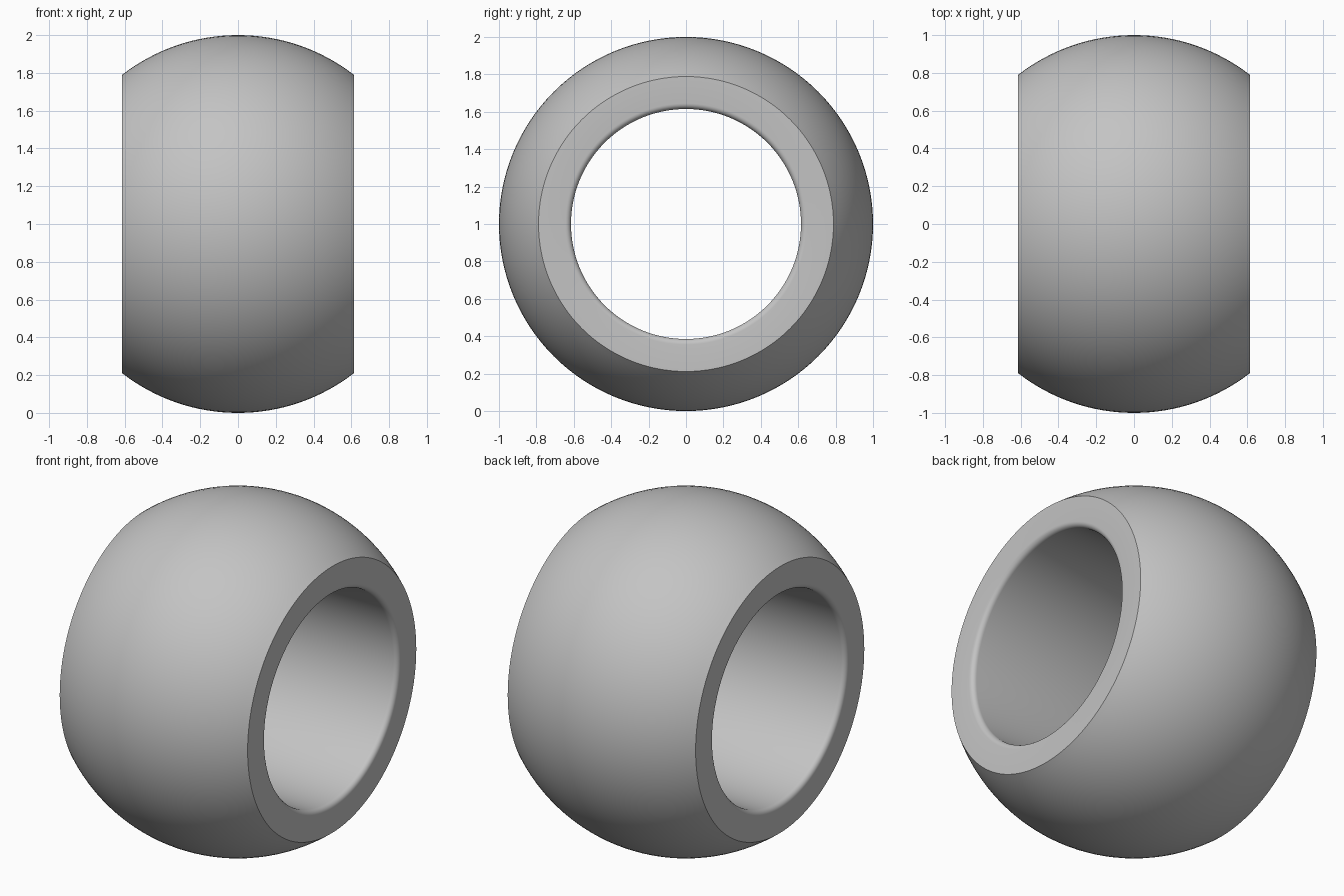
import bpy, bmesh, math
from mathutils import Matrix, Vector

cube = bpy.data.objects.get("Cube")
if cube:
    bpy.data.objects.remove(cube)

RADIUS, HALF, BORE, FILLET = 1.0, 0.615, 0.615, 0.03
SIDES, ARC, ROUND = 128, 32, 6

grey = bpy.data.materials.new("plain_grey")
grey.use_nodes = True
colour = (0.55, 0.55, 0.55, 1)
grey.diffuse_color = colour
grey.node_tree.nodes["Principled BSDF"].inputs["Base Color"].default_value = colour

# Section as (along axis, distance from axis): spherical outside, rounded bore edges
edge = math.asin(HALF / RADIUS)
profile = []
for i in range(ARC + 1):
    a = -edge + 2 * edge * i / ARC
    profile.append((RADIUS * math.sin(a), RADIUS * math.cos(a)))
fillet = []
for i in range(ROUND + 1):
    a = math.pi / 2 * i / ROUND
    fillet.append((HALF - FILLET + FILLET * math.cos(a),
                   BORE + FILLET - FILLET * math.sin(a)))
profile += fillet + [(-x, r) for x, r in reversed(fillet)]

# Spin the section about the x axis
bm = bmesh.new()
rings = []
for k in range(SIDES):
    turn = Matrix.Rotation(2 * math.pi * k / SIDES, 3, 'X')
    rings.append([bm.verts.new(turn @ Vector((x, 0, r)) + Vector((0, 0, RADIUS)))
                  for x, r in profile])
n = len(profile)
for k in range(SIDES):
    a, b = rings[k], rings[(k + 1) % SIDES]
    for i in range(n):
        j = (i + 1) % n
        bm.faces.new((a[i], a[j], b[j], b[i]))
bmesh.ops.recalc_face_normals(bm, faces=bm.faces)
mesh = bpy.data.meshes.new("spherical_ring")
bm.to_mesh(mesh)
bm.free()
mesh.materials.append(grey)

ring = bpy.data.objects.new("spherical_ring", mesh)
bpy.context.collection.objects.link(ring)
bpy.ops.object.select_all(action='DESELECT')
ring.select_set(True)
bpy.context.view_layer.objects.active = ring
bpy.ops.object.shade_smooth_by_angle(angle=math.radians(30))
